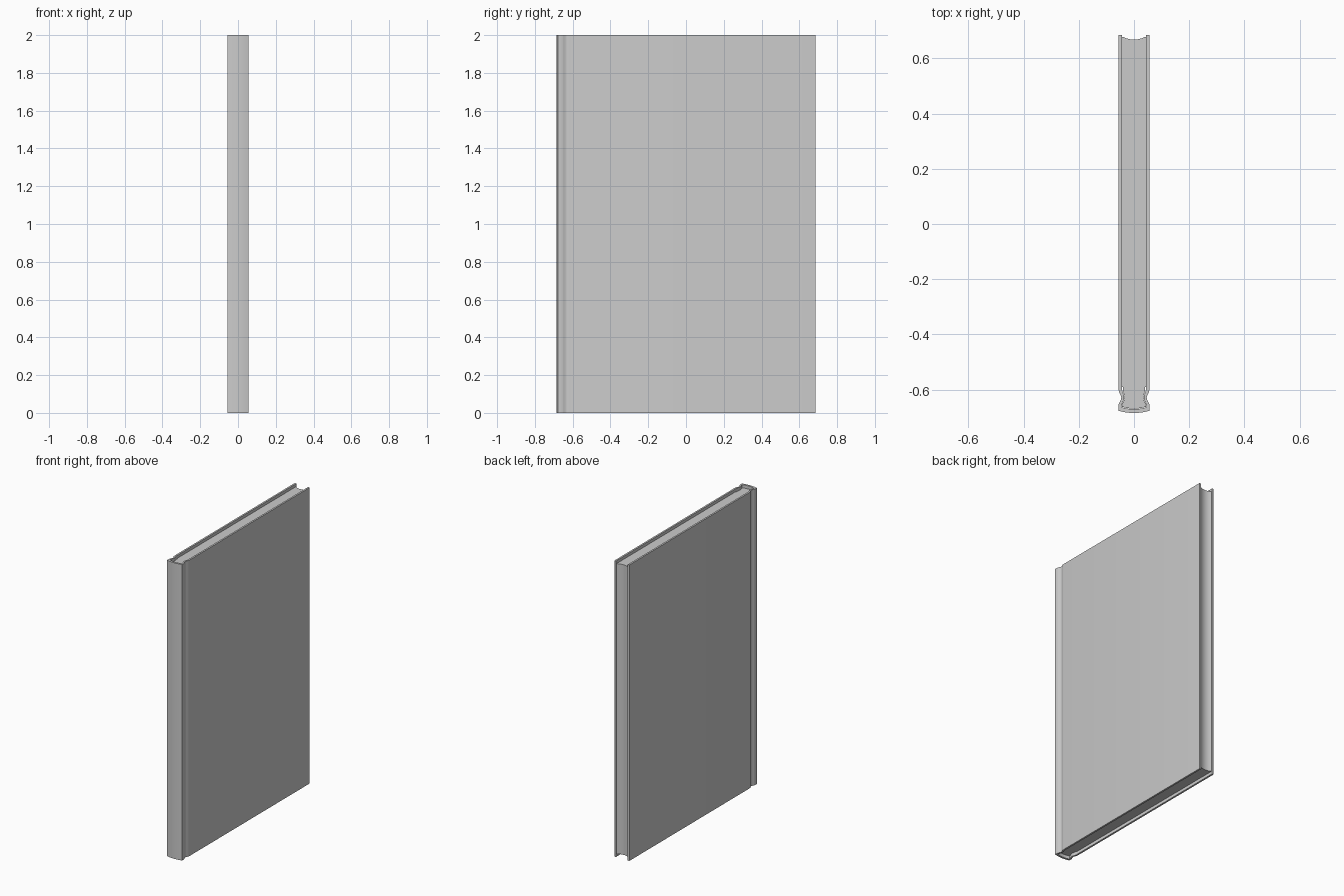
import bpy, bmesh, math

if "Cube" in bpy.data.objects:
    bpy.data.objects.remove(bpy.data.objects["Cube"])


def extrude_profile(name, points, z0, z1):
    """Closed XY outline raised into a solid between two heights."""
    bm = bmesh.new()
    face = bm.faces.new([bm.verts.new((x, y, z0)) for x, y in points])
    top = bmesh.ops.extrude_face_region(bm, geom=[face])["geom"]
    verts = [g for g in top if isinstance(g, bmesh.types.BMVert)]
    bmesh.ops.translate(bm, verts=verts, vec=(0, 0, z1 - z0))
    bmesh.ops.recalc_face_normals(bm, faces=bm.faces)
    mesh = bpy.data.meshes.new(name)
    bm.to_mesh(mesh)
    bm.free()
    obj = bpy.data.objects.new(name, mesh)
    bpy.context.collection.objects.link(obj)
    bpy.context.view_layer.objects.active = obj
    obj.select_set(True)
    bpy.ops.object.shade_smooth_by_angle(angle=math.radians(30))
    obj.select_set(False)
    return obj


def mirrored(half):
    """Left copy of a right-hand chain, in reverse order."""
    return [(-x, y) for x, y in reversed(half)]


def bow(half_width, y_edge, y_mid, steps=8):
    """Interior points of a shallow arc running from -x to +x."""
    return [(half_width * t, y_mid + (y_edge - y_mid) * t * t)
            for t in (-1 + 2 * i / steps for i in range(1, steps))]


# Right-hand chains, from the spine corner to the fore edge
outer = [(0.056, -0.677), (0.056, -0.654), (0.053, -0.648), (0.048, -0.638),
         (0.046, -0.63), (0.048, -0.622), (0.054, -0.61), (0.056, -0.60),
         (0.056, 0.685)]
inner = [(0.045, -0.664), (0.044, -0.654), (0.041, -0.645), (0.037, -0.637),
         (0.036, -0.63), (0.037, -0.62), (0.042, -0.607), (0.044, -0.597),
         (0.044, 0.685)]
paper = [(0.044, -0.662), (0.043, -0.654), (0.036, -0.638), (0.035, -0.63),
         (0.036, -0.62), (0.039, -0.606), (0.040, -0.596), (0.040, 0.678)]

# Cover: one wrapped shell with hinge grooves and a rounded spine
spine_out = bow(0.056, -0.677, -0.685)
spine_in = bow(0.045, -0.664, -0.671)
cover = (mirrored(outer) + spine_out + outer
         + inner[::-1] + spine_in[::-1] + mirrored(inner)[::-1])
extrude_profile("cover", cover, 0.0, 2.0)

# Page block: set in from the cover, with a hollow fore edge
pages = (mirrored(paper) + bow(0.044, -0.662, -0.669) + paper
         + bow(0.040, 0.678, 0.668)[::-1])
extrude_profile("pages", pages, 0.02, 1.98)

# Endpapers: thin sheets lining the inside of each board
for side, label in ((-1, "left"), (1, "right")):
    sheet = [(side * 0.0395, -0.59), (side * 0.0442, -0.59),
             (side * 0.0442, 0.677), (side * 0.0395, 0.677)]
    extrude_profile(label + "_endpaper", sheet, 0.02, 1.98)
